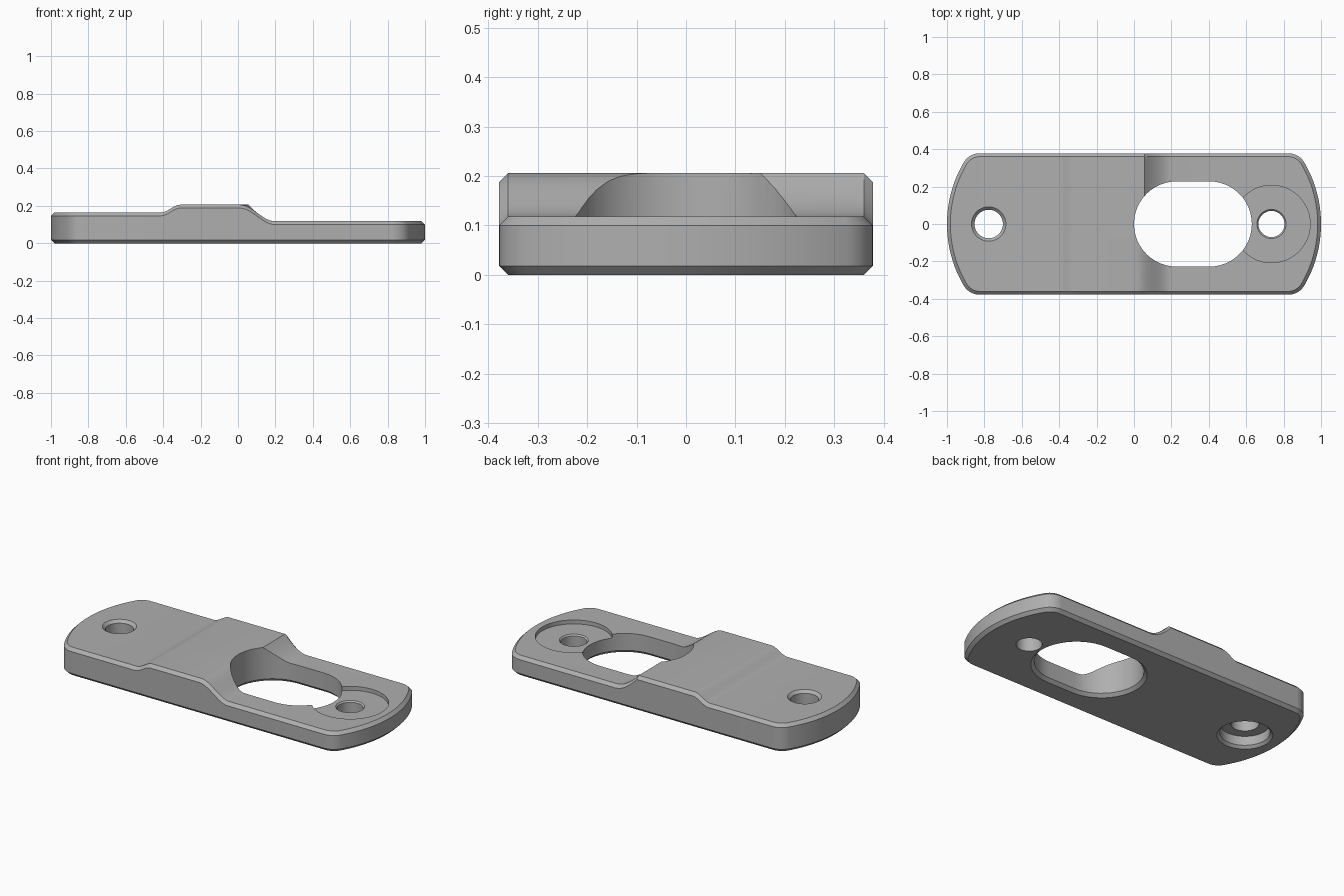
import bpy, bmesh
from math import sin, cos, pi, sqrt, atan2

cube = bpy.data.objects.get("Cube")
if cube:
    bpy.data.objects.remove(cube)

# Plain grey material
grey = bpy.data.materials.new("satin grey")
grey.use_nodes = True
colour = (0.43, 0.43, 0.43, 1)
grey.diffuse_color = colour
grey.node_tree.nodes["Principled BSDF"].inputs["Base Color"].default_value = colour

HALF_W, END_R, CORNER_R, CHAMFER = 0.378, 0.65, 0.1, 0.018


def smooth(a, b, x):
    t = min(max((x - a) / (b - a), 0), 1)
    return t * t * (3 - 2 * t)


def height(x, back):
    """Top surface: low step, raised band, then a drop (crisp at the back, rounded in front)."""
    z = 0.165 + 0.041 * smooth(-0.41, -0.31, x)
    if back:
        t = min(max((x - 0.057) / 0.138, 0), 1)
        drop = 1 - (1 - t) ** 1.7
    else:
        drop = smooth(0.012, 0.195, x)
    return z - 0.088 * drop


def half_outline(inset):
    """Back half of the plan outline, from the -x tip to the +x tip."""
    cy = HALF_W - CORNER_R
    reach = sqrt((END_R - CORNER_R) ** 2 - cy ** 2)
    ox, cx = 1 - END_R, 1 - END_R + reach
    split = atan2(cy, reach)
    end = []
    for i in range(13):
        a = split * i / 12
        end.append((ox + (END_R - inset) * cos(a), (END_R - inset) * sin(a)))
    for i in range(1, 11):
        a = split + (pi / 2 - split) * i / 10
        end.append((cx + (CORNER_R - inset) * cos(a), cy + (CORNER_R - inset) * sin(a)))
    xs = [-0.41 + 0.1 * i / 10 for i in range(11)] + [0.012, 0.027, 0.042]
    xs += [0.057 + 0.138 * i / 14 for i in range(15)]
    side = [(x, HALF_W - inset) for x in xs]
    return [(-x, y) for x, y in end] + side + end[::-1]


def make_object(name, bm):
    bmesh.ops.remove_doubles(bm, verts=bm.verts, dist=1e-5)
    bmesh.ops.recalc_face_normals(bm, faces=bm.faces)
    mesh = bpy.data.meshes.new(name)
    bm.to_mesh(mesh)
    bm.free()
    mesh.materials.append(grey)
    obj = bpy.data.objects.new(name, mesh)
    bpy.context.collection.objects.link(obj)
    return obj


# Plate body: a closed section at every station, skinned from tip to tip
bm = bmesh.new()
sections = []
for (x, w), (xi, wi) in zip(half_outline(0), half_outline(CHAMFER)):
    front, back = height(xi, False), height(xi, True)
    section = [
        (xi, -wi, 0), (x, -w, CHAMFER),
        (x, -w, height(x, False) - CHAMFER), (xi, -wi, front),
        (xi, -wi * 0.2, front), (xi, wi * 0.4, back),
        (xi, wi, back), (x, w, height(x, True) - CHAMFER),
        (x, w, CHAMFER), (xi, wi, 0),
    ]
    sections.append([bm.verts.new(p) for p in section])
for a, b in zip(sections, sections[1:]):
    for j in range(len(a)):
        k = (j + 1) % len(a)
        bm.faces.new((a[j], b[j], b[k], a[k]))
bmesh.ops.remove_doubles(bm, verts=bm.verts, dist=1e-5)
bmesh.ops.dissolve_degenerate(bm, edges=bm.edges, dist=1e-5)
plate = make_object("mounting_plate", bm)


def cut(name, x0, x1, levels):
    """Cut a round or slotted opening whose radius changes through (radius, z) levels."""
    bm = bmesh.new()
    n = 48
    rings = []
    for r, z in levels:
        ring = []
        for cx, start in ((x1, -pi / 2), (x0, pi / 2)):
            for i in range(n // 2 + (x1 > x0)):
                a = start + 2 * pi * i / n
                ring.append(bm.verts.new((cx + r * cos(a), r * sin(a), z)))
        rings.append(ring)
    for a, b in zip(rings, rings[1:]):
        for j in range(len(a)):
            k = (j + 1) % len(a)
            bm.faces.new((a[j], a[k], b[k], b[j]))
    bm.faces.new(rings[0][::-1])
    bm.faces.new(rings[-1])
    cutter = make_object(name, bm)
    cutter.hide_render = True
    mod = plate.modifiers.new(name, "BOOLEAN")
    mod.operation, mod.solver, mod.object = "DIFFERENCE", "EXACT", cutter
    bpy.context.view_layer.objects.active = plate
    bpy.ops.object.modifier_apply(modifier=name)
    bpy.data.objects.remove(cutter)


# Large slot with a chamfered lower rim
cut("slot_cutter", 0.228, 0.402, [(0.256, -0.01), (0.228, 0.018), (0.228, 0.3)])
# Shallow round recess and its screw hole
cut("recess_cutter", 0.735, 0.735, [(0.207, 0.095), (0.207, 0.3)])
cut("small_hole_cutter", 0.735, 0.735,
    [(0.07, -0.1), (0.07, 0.087), (0.088, 0.105)])
# Screw hole with a chamfered top and a counterbore underneath
cut("large_hole_cutter", -0.777, -0.777,
    [(0.16, -0.01), (0.135, 0.015), (0.135, 0.07), (0.076, 0.07),
     (0.076, 0.149), (0.102, 0.175)])

# Smooth curved walls, crisp edges
bpy.ops.object.select_all(action="DESELECT")
plate.select_set(True)
bpy.context.view_layer.objects.active = plate
bpy.ops.object.shade_smooth_by_angle(angle=0.5)
